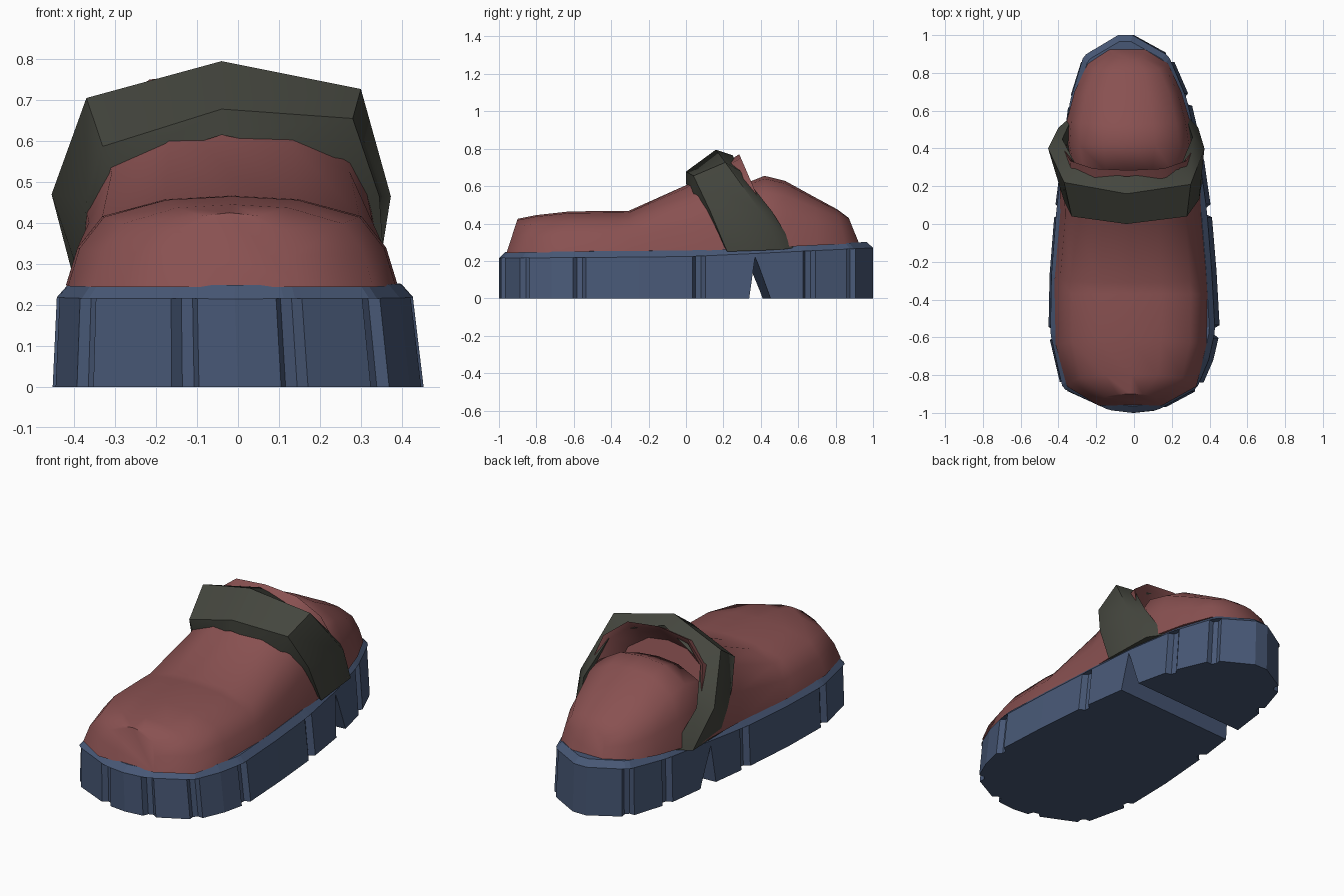
import bpy, bmesh, math
from mathutils import Vector


def material(name, rgb):
    m = bpy.data.materials.new(name)
    m.diffuse_color = (*rgb, 1)
    return m


NAVY = material("navy rubber", (0.064, 0.097, 0.180))
RED = material("dull red", (0.25, 0.082, 0.082))
OLIVE = material("dark olive", (0.058, 0.061, 0.048))


def loft(name, rings, mat, smooth=None):
    """Skin a list of equal-length rings and cap both ends."""
    bm = bmesh.new()
    vs = [[bm.verts.new(p) for p in r] for r in rings]
    n = len(vs[0])
    for a, b in zip(vs, vs[1:]):
        for i in range(n):
            j = (i + 1) % n
            bm.faces.new((a[i], a[j], b[j], b[i]))
    bm.faces.new(vs[0][::-1])
    bm.faces.new(vs[-1])
    bmesh.ops.recalc_face_normals(bm, faces=bm.faces)
    me = bpy.data.meshes.new(name)
    bm.to_mesh(me)
    bm.free()
    ob = bpy.data.objects.new(name, me)
    bpy.context.collection.objects.link(ob)
    me.materials.append(mat)
    if smooth:
        bpy.ops.object.select_all(action='DESELECT')
        ob.select_set(True)
        bpy.context.view_layer.objects.active = ob
        bpy.ops.object.shade_smooth_by_angle(angle=math.radians(smooth))
    return ob


# Sole outline, counter-clockwise from the toe; third value marks a tread groove
outline = [(0.0, -1.0, 0), (0.14, -0.985, 1), (0.355, -0.87, 1), (0.42, -0.72, 0),
           (0.455, -0.57, 1), (0.437, -0.25, 0), (0.41, 0.07, 1), (0.365, 0.38, 0),
           (0.30, 0.66, 1), (0.20, 0.89, 1), (0.0, 1.0, 0), (-0.08, 1.0, 0),
           (-0.27, 0.89, 1), (-0.345, 0.65, 1), (-0.38, 0.38, 0), (-0.42, 0.07, 1),
           (-0.447, -0.27, 0), (-0.453, -0.58, 1), (-0.385, -0.87, 1), (-0.13, -0.985, 1)]
plain, grooved, inner = [], [], []
count = len(outline)
for i, (x, y, g) in enumerate(outline):
    p = Vector((x, y))
    prev, nxt = (Vector(outline[(i + d) % count][:2]) for d in (-1, 1))
    a, b = (prev - p).normalized(), (nxt - p).normalized()
    t = (b - a).normalized()
    inward = Vector((-t.y, t.x))
    if g:
        pts = [p + a * 0.035, p + a * 0.015, p + b * 0.015, p + b * 0.035]
        cut = [pts[0], pts[1] + inward * 0.03, pts[2] + inward * 0.03, pts[3]]
    else:
        pts = cut = [p]
    plain += pts
    grooved += cut
    inner += [q + inward * 0.035 for q in pts]


def lip(y):
    return 0.215 + 0.015 * (y + 1) / 2 + 0.04 * max(0, y)


sole = loft("sole", [
    [(p.x, p.y, 0) for p in grooved],
    [(p.x * 0.96 - 0.008, p.y, lip(p.y)) for p in grooved],
    [(p.x * 0.96 - 0.008, p.y, lip(p.y)) for p in plain],
    [(p.x * 0.97 - 0.008, p.y, lip(p.y) + 0.033) for p in inner]], NAVY)

# Slightly skewed V-shaped notch across the bottom in front of the heel
cutter = loft("notch_cutter", [
    [(-0.6, 0.28, -0.01), (-0.6, 0.40, -0.01), (-0.6, 0.31, 0.21)],
    [(0.6, 0.35, -0.01), (0.6, 0.47, -0.01), (0.6, 0.385, 0.225)]], NAVY)
cutter.hide_render = True
cutter.hide_viewport = True
mod = sole.modifiers.new("notch", 'BOOLEAN')
mod.operation = 'DIFFERENCE'
mod.solver = 'EXACT'
mod.object = cutter

arch = [(1, 0), (0.93, 0.42), (0.78, 0.77), (0.40, 0.96), (0, 1)]
arch += [(-u, v) for u, v in arch[-2::-1]]


def section(y_base, y_top, left, right, top, bulge=1.0):
    """Leaning arch from the sole rim up to the given top height."""
    mid, half = (left + right) / 2, (right - left) / 2
    base = lip(y_base) + 0.028
    return [(mid + math.copysign(abs(u) ** bulge, u) * half,
             y_base + v * (y_top - y_base), base + v * (top - base)) for u, v in arch]


# Front of the upper, ending in a slanted collar that opens behind the strap
loft("front_upper", [
    section(-0.96, -0.90, -0.19, 0.15, 0.425),
    section(-0.86, -0.80, -0.355, 0.33, 0.445),
    section(-0.64, -0.62, -0.415, 0.385, 0.465),
    section(-0.37, -0.37, -0.42, 0.39, 0.467),
    section(-0.29, -0.31, -0.42, 0.385, 0.466),
    section(0.06, 0.0, -0.39, 0.355, 0.605),
    section(0.50, 0.285, -0.40, 0.34, 0.77, 0.75),
    section(0.48, 0.27, -0.37, 0.31, 0.745, 0.75),
    section(0.30, 0.20, -0.33, 0.27, 0.66)], RED, 50)

# Rounded heel rising inside the collar
loft("heel_upper", [
    section(0.22, 0.28, -0.33, 0.28, 0.60),
    section(0.42, 0.42, -0.365, 0.315, 0.655),
    section(0.55, 0.53, -0.355, 0.295, 0.628),
    section(0.70, 0.69, -0.315, 0.25, 0.54),
    section(0.85, 0.81, -0.245, 0.18, 0.475),
    section(0.925, 0.87, -0.13, 0.06, 0.43)], RED, 60)

# Slanted strap: outer front, outer back, inner back, inner front at each bend
strap = [
    [(-0.38, 0.22, 0.25), (-0.40, 0.51, 0.26), (-0.32, 0.58, 0.27), (-0.34, 0.25, 0.25)],
    [(-0.37, 0.12, 0.46), (-0.455, 0.40, 0.47), (-0.38, 0.45, 0.47), (-0.34, 0.12, 0.40)],
    [(-0.33, 0.04, 0.587), (-0.37, 0.22, 0.705), (-0.30, 0.30, 0.65), (-0.31, 0.04, 0.53)],
    [(-0.04, 0.0, 0.678), (-0.04, 0.16, 0.795), (-0.04, 0.25, 0.765), (-0.04, 0.0, 0.615)],
    [(0.28, 0.04, 0.655), (0.30, 0.21, 0.727), (0.24, 0.29, 0.68), (0.235, 0.04, 0.56)],
    [(0.345, 0.13, 0.465), (0.373, 0.40, 0.465), (0.31, 0.46, 0.465), (0.30, 0.13, 0.41)],
    [(0.36, 0.22, 0.25), (0.34, 0.51, 0.26), (0.27, 0.58, 0.27), (0.32, 0.25, 0.25)]]
loft("strap", strap, OLIVE, 50)
